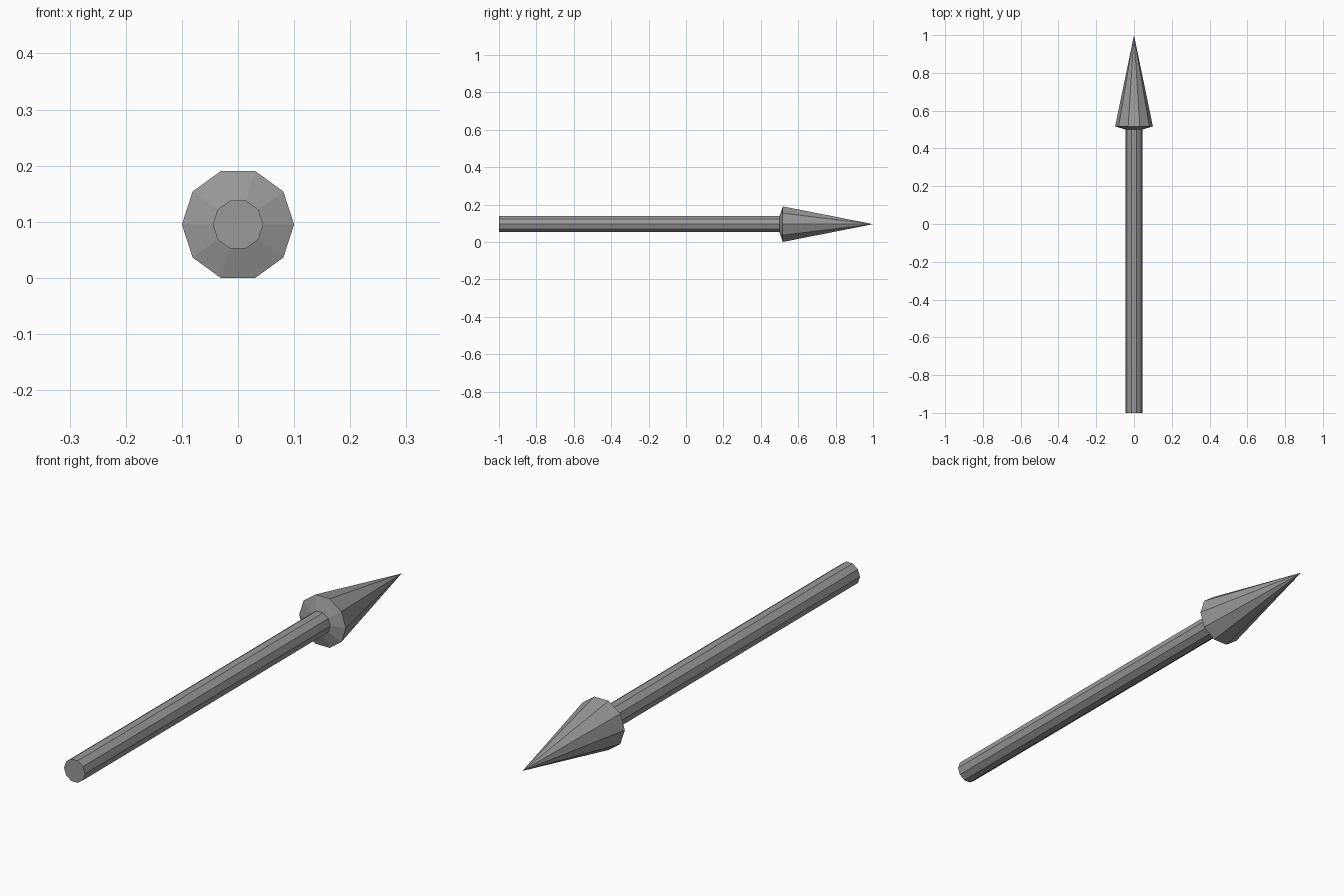
import bpy, bmesh, math

cube = bpy.data.objects.get("Cube")
if cube:
    bpy.data.objects.remove(cube, do_unlink=True)

SIDES = 10
HEAD_R = 0.1
AXIS_Z = HEAD_R * math.sin(math.radians(72))  # flat side rests on the ground

# One plain grey for everything
grey = bpy.data.materials.new("grey")
grey.use_nodes = True
colour = (0.32, 0.32, 0.32, 1.0)
grey.diffuse_color = colour
grey.node_tree.nodes["Principled BSDF"].inputs["Base Color"].default_value = colour


def lathe(name, profile):
    """Closed solid from (y, radius) pairs around the y axis; radius 0 makes a tip."""
    bm = bmesh.new()
    rings = []
    for y, r in profile:
        count = SIDES if r > 0 else 1
        angles = [2 * math.pi * i / SIDES for i in range(count)]
        rings.append([bm.verts.new((r * math.cos(a), y, r * math.sin(a))) for a in angles])
    for a, b in zip(rings, rings[1:]):
        for i in range(SIDES):
            j = (i + 1) % SIDES
            if len(b) == 1:
                bm.faces.new((a[i], a[j], b[0]))
            else:
                bm.faces.new((a[i], a[j], b[j], b[i]))
    for ring in (rings[0], rings[-1]):
        if len(ring) > 1:
            bm.faces.new(ring)
    bmesh.ops.recalc_face_normals(bm, faces=bm.faces)
    mesh = bpy.data.meshes.new(name)
    bm.to_mesh(mesh)
    bm.free()
    mesh.materials.append(grey)
    obj = bpy.data.objects.new(name, mesh)
    obj.location.z = AXIS_Z
    bpy.context.collection.objects.link(obj)
    return obj


# Long straight shaft
lathe("shaft", [(-1.0, 0.045), (0.5, 0.045)])
# Pointed head with a shallow bevelled back
lathe("arrow_head", [(0.5, 0.045), (0.517, HEAD_R), (1.0, 0.0)])
